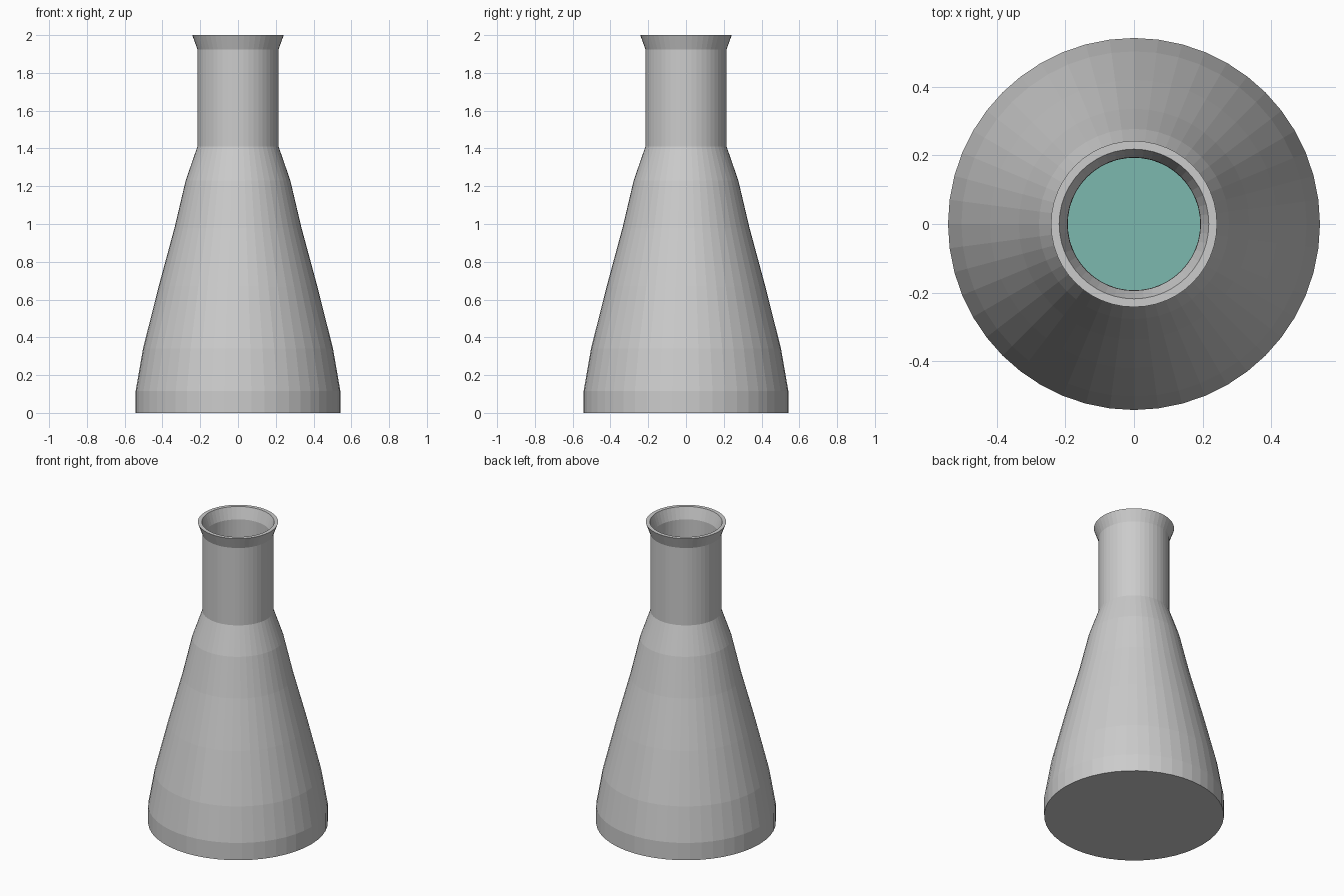
import bpy, bmesh
from math import sin, cos, pi

if "Cube" in bpy.data.objects:
    bpy.data.objects.remove(bpy.data.objects["Cube"])

SIDES = 48


def lathe(name, profile):
    """Revolve (radius, z) points around z; radius 0 makes a pole-capped ngon."""
    bm = bmesh.new()
    rings = []
    for r, z in profile:
        rings.append([bm.verts.new((r * cos(2 * pi * i / SIDES),
                                    r * sin(2 * pi * i / SIDES), z))
                      for i in range(SIDES)])
    for a, b in zip(rings, rings[1:]):
        for i in range(SIDES):
            j = (i + 1) % SIDES
            bm.faces.new((a[i], a[j], b[j], b[i]))
    bm.faces.new(rings[0][::-1])
    bm.faces.new(rings[-1])
    bmesh.ops.recalc_face_normals(bm, faces=bm.faces)
    mesh = bpy.data.meshes.new(name)
    bm.to_mesh(mesh)
    bm.free()
    obj = bpy.data.objects.new(name, mesh)
    bpy.context.collection.objects.link(obj)
    return obj


# Conical body, outer side from the base up to the neck
body = [(0.542, 0.115), (0.503, 0.34), (0.42, 0.67), (0.336, 0.98),
        (0.277, 1.23), (0.215, 1.41)]
WALL = 0.022
inner_body = [(r - WALL, z) for r, z in body]

# Glass flask: outside up, over the flared lip, then back down the inside
outside = [(0.542, 0.0)] + body + [(0.215, 1.925), (0.242, 2.0)]
inside = [(0.218, 2.0), (0.194, 1.925)] + inner_body[::-1] + [(0.52, 0.03)]
lathe("flask_glass", outside + inside)

# Liquid filling the lower part of the flask
GAP = 0.002
liquid = lathe("liquid", [(0.52 - GAP, 0.032)] +
               [(r - GAP, z) for r, z in inner_body[:3]])
teal = bpy.data.materials.new("teal_liquid")
teal.diffuse_color = (0.2, 0.48, 0.43, 1)
teal.use_nodes = True
teal.node_tree.nodes["Principled BSDF"].inputs["Base Color"].default_value = teal.diffuse_color
liquid.data.materials.append(teal)
